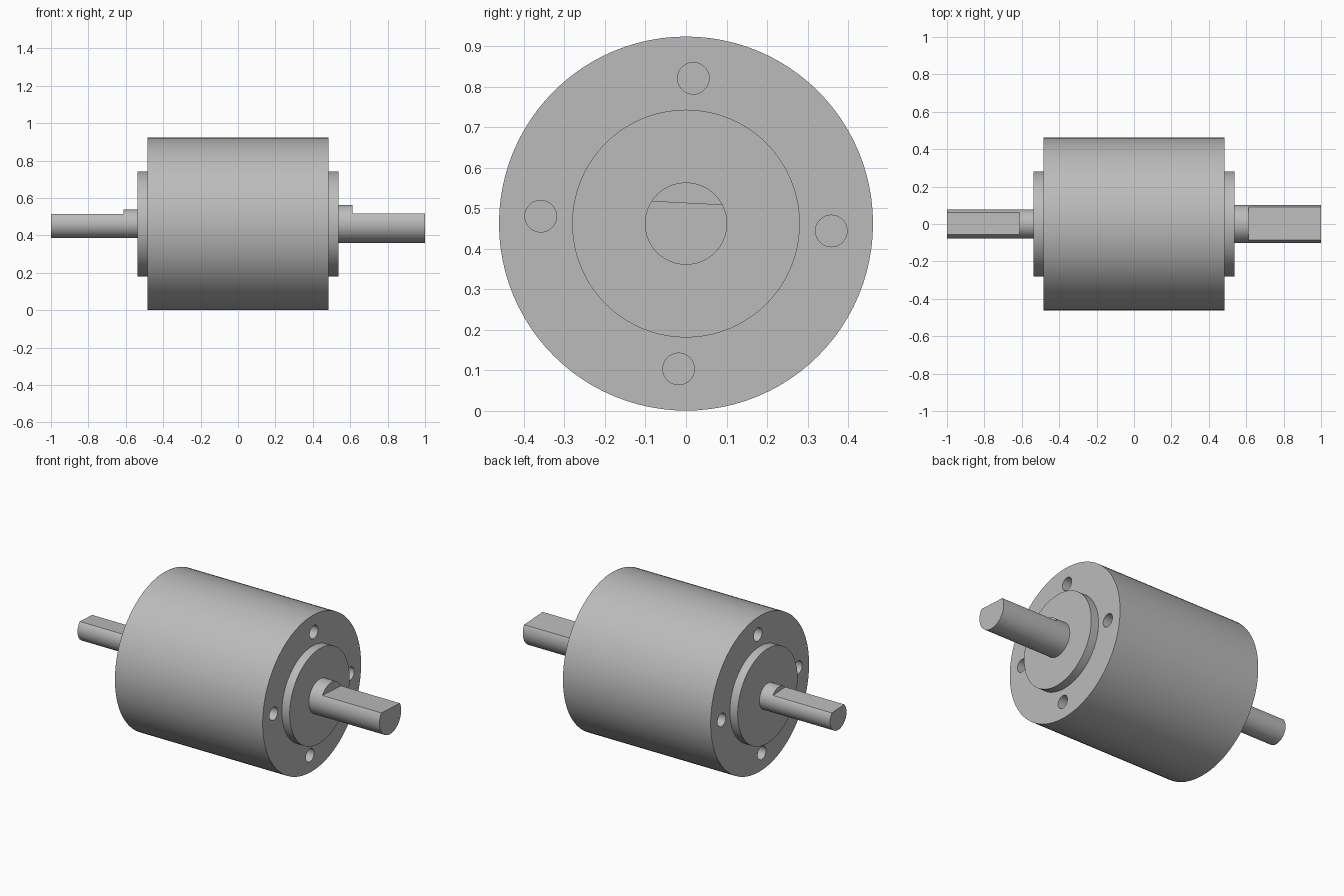
import bpy
from math import radians, sin, cos, pi
from mathutils import Matrix

cube = bpy.data.objects.get("Cube")
if cube:
    bpy.data.objects.remove(cube, do_unlink=True)

AXIS_Z = 0.462          # height of the shaft axis
TILT = radians(-2.9)    # roll of the flats and hole pattern about the axis

metal = bpy.data.materials.new("grey metal")
metal.use_nodes = True
grey = (0.5, 0.5, 0.5, 1)
metal.diffuse_color = grey
metal.node_tree.nodes["Principled BSDF"].inputs["Base Color"].default_value = grey


def cylinder(name, x0, x1, radius, sides, y=0.0, z=AXIS_Z):
    """Solid cylinder along x from x0 to x1."""
    bpy.ops.mesh.primitive_cylinder_add(
        vertices=sides, radius=radius, depth=x1 - x0,
        location=((x0 + x1) / 2, y, z), rotation=(0, pi / 2, 0))
    obj = bpy.context.object
    obj.name = name
    obj.data.materials.append(metal)
    return obj


def cut(obj, cutter):
    """Subtract the cutter from the object and delete the cutter."""
    mod = obj.modifiers.new("cut", 'BOOLEAN')
    mod.operation = 'DIFFERENCE'
    mod.solver = 'EXACT'
    mod.object = cutter
    bpy.ops.object.select_all(action='DESELECT')
    obj.select_set(True)
    bpy.context.view_layer.objects.active = obj
    bpy.ops.object.modifier_apply(modifier=mod.name)
    bpy.data.objects.remove(cutter, do_unlink=True)


def smooth(obj):
    bpy.ops.object.select_all(action='DESELECT')
    obj.select_set(True)
    bpy.context.view_layer.objects.active = obj
    bpy.ops.object.shade_smooth_by_angle(angle=radians(30))


# Main housing with four blind mounting holes in each end
BODY_END, BOSS_END, HOLE_DEPTH = 0.485, 0.536, 0.16
housing = cylinder("housing", -BODY_END, BODY_END, 0.4615, 96)
for side in (-1, 1):
    ends = sorted((side * (BODY_END - HOLE_DEPTH), side * (BODY_END + 0.05)))
    for i in range(4):
        a = TILT + i * pi / 2
        drill = cylinder("drill", *ends, 0.039, 40,
                         y=0.359 * cos(a), z=AXIS_Z + 0.359 * sin(a))
        cut(housing, drill)
smooth(housing)

# Raised bosses and D-shaped shafts at both ends
for side, label, radius, flat in ((1, "left", 0.1015, 0.0515),
                                  (-1, "right", 0.077, 0.05)):
    ends = sorted((side * (BODY_END - 0.02), side * BOSS_END))
    smooth(cylinder(label + "_boss", *ends, 0.281, 80))

    ends = sorted((side * (BOSS_END - 0.02), side))
    shaft = cylinder(label + "_shaft", *ends, radius, 64)

    # Flat milled along the top of the shaft
    start, end, height = 0.613, 1.1, 0.2
    bpy.ops.mesh.primitive_cube_add(size=1)
    mill = bpy.context.object
    mill.data.transform(
        Matrix.Translation((0, 0, AXIS_Z))
        @ Matrix.Rotation(TILT, 4, 'X')
        @ Matrix.Translation((side * (start + end) / 2, 0, flat + height / 2))
        @ Matrix.Diagonal((end - start, 0.4, height, 1)))
    cut(shaft, mill)
    smooth(shaft)
